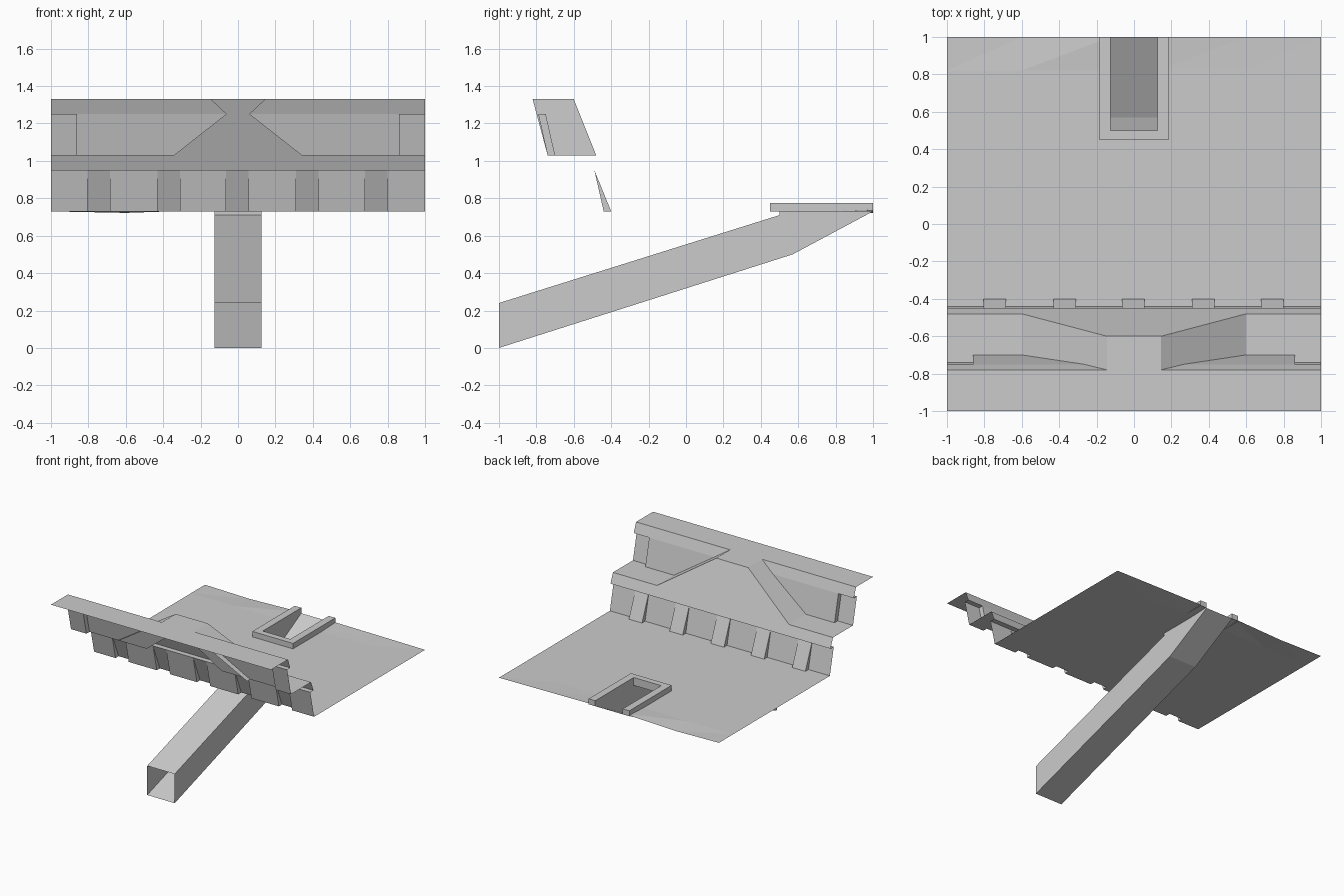
import bpy
import bmesh
from mathutils import Vector

if "Cube" in bpy.data.objects:
    bpy.data.objects.remove(bpy.data.objects["Cube"])

FLOOR, LEDGE, TOP = 0.73, 1.03, 1.33
PILLARS = [-0.745, -0.37, -0.005, 0.37, 0.74]
HALF = 0.06
UP, BACK = (0, 0, 1), (0, 1, 0)


def build(name, faces):
    """Make one sheet object from (points, facing direction) pairs."""
    bm = bmesh.new()
    for pts, facing in faces:
        f = bm.faces.new([bm.verts.new(p) for p in pts])
        f.normal_update()
        if f.normal.dot(Vector(facing)) < 0:
            f.normal_flip()
    bmesh.ops.remove_doubles(bm, verts=bm.verts[:], dist=0.0005)
    me = bpy.data.meshes.new(name)
    bm.to_mesh(me)
    bm.free()
    ob = bpy.data.objects.new(name, me)
    bpy.context.collection.objects.link(ob)
    return ob


def strip(x0, x1, a, b):
    """Quad between two (y, z) points, running from x0 to x1."""
    return [(x0, *a), (x1, *a), (x1, *b), (x0, *b)]


def lip(x, z):
    """Point on the sloped plane shared by the lower lip and stair front."""
    return (x, -0.48 + 0.4 * (LEDGE - z), z)


# Lower floor: flat body, gaps between pillar feet, slightly uneven back edge
floor = [(strip(-1, 1, (-0.40, FLOOR), (0.5, FLOOR)), UP)]
edges = [-1] + [c + s * HALF for c in PILLARS for s in (-1, 1)] + [1]
for a, b in zip(edges[::2], edges[1::2]):
    floor.append((strip(a, b, (-0.44, FLOOR), (-0.40, FLOOR)), UP))
back = [(-1, 0.73), (-0.6, 0.722), (-0.125, 0.738), (0.125, 0.738), (0.6, 0.734), (1, 0.73)]
for (a, za), (b, zb) in zip(back, back[1:]):
    if a == -0.125:
        continue
    floor.append((strip(a, b, (0.5, FLOOR), (0.82, FLOOR)), UP))
    floor.append(([(a, 0.82, FLOOR), (b, 0.82, FLOOR), (b, 1, zb)], UP))
    floor.append(([(a, 0.82, FLOOR), (b, 1, zb), (a, 1, za)], UP))
build("lower_floor", floor)

# Lower wall between the pillars, and the underside of its lip
wall = [(strip(-1, 1, (-0.49, 0.95), (-0.448, 0.95)), (0, 0, -1))]
for a, b in zip(edges[::2], edges[1::2]):
    wall.append((strip(a, b, (-0.49, 0.95), (-0.44, FLOOR)), BACK))
build("lower_wall", wall)

# Wedge-shaped pillars
pillars = []
for c in PILLARS:
    a, b = c - HALF, c + HALF
    pillars.append((strip(a, b, (-0.49, 0.95), (-0.40, FLOOR)), BACK))
    for x, d in ((a, -1), (b, 1)):
        pillars.append(([(x, -0.49, 0.95), (x, -0.40, FLOOR), (x, -0.44, FLOOR)], (d, 0, 0)))
build("wall_pillars", pillars)

# Lower lip running up into the front of the central stair block
outline = [(-1, 0.95), (1, 0.95), (1, LEDGE), (0.6, LEDGE), (0.145, TOP),
           (-0.145, TOP), (-0.6, LEDGE), (-1, LEDGE)]
build("stair_front", [([lip(x, z) for x, z in outline], BACK)])

# Top deck with the central landing
build("top_deck", [([(x, y, TOP) for x, y in [
    (-1, -1), (1, -1), (1, -0.78), (0.145, -0.78), (0.145, -0.6),
    (-0.145, -0.6), (-0.145, -0.78), (-1, -0.78)]], UP)])

# Mirrored halves: ledge, ramp, upper lip, wall and thick wall panel
ledge, ramp, upper = [], [], []
for s in (-1, 1):
    ledge.append(([(s * x, y, LEDGE) for x, y in [
        (1, -0.74), (1, -0.48), (0.6, -0.48), (0.6, -0.70), (0.86, -0.70), (0.86, -0.74)]], UP))
    ramp.append(([(s * 0.145, -0.82, TOP), (s * 0.145, -0.6, TOP),
                  (s * 0.6, -0.48, LEDGE), (s * 0.6, -0.74, LEDGE)], UP))
    upper += [
        ([(s, -0.78, TOP), (s * 0.145, -0.78, TOP), (s * 0.06, -0.75, 1.25), (s, -0.75, 1.25)], BACK),
        (strip(s * 0.86, s, (-0.79, 1.25), (-0.75, 1.25)), (0, 0, -1)),
        (strip(s * 0.86, s, (-0.79, 1.25), (-0.74, LEDGE)), BACK),
        ([(s * 0.86, -0.79, 1.25), (s * 0.86, -0.75, 1.25),
          (s * 0.86, -0.70, LEDGE), (s * 0.86, -0.74, LEDGE)], (s, 0, 0)),
        ([(s * 0.86, -0.75, 1.25), (s * 0.06, -0.75, 1.25),
          (s * 0.34, -0.70, LEDGE), (s * 0.86, -0.70, LEDGE)], BACK)]
build("middle_ledge", ledge)
build("side_ramps", ramp)
build("upper_wall", upper)

# Sloping tunnel, open at the front and rising into the floor opening
W = 0.125
low = [(-1, 0), (0.57, 0.5), (1, FLOOR)]
high = [(-1, 0.24), (0.5, 0.71), (0.5, FLOOR)]
tunnel = [(strip(-W, W, a, b), (0, 0.1, -1)) for a, b in zip(low, low[1:])]
tunnel += [(strip(-W, W, high[0], high[1]), UP), (strip(-W, W, high[1], high[2]), BACK)]
for s in (-1, 1):
    tunnel.append(([(s * W, y, z) for y, z in low + high[::-1]], (s, 0, 0)))
build("tunnel", tunnel)

# U-shaped curb around the opening
plan = [(-0.185, 1), (-0.185, 0.45), (0.185, 0.45), (0.185, 1),
        (W, 1), (W, 0.5), (-W, 0.5), (-W, 1)]
H = 0.775
curb = [([(x, y, H) for x, y in plan], UP)]
for (ax, ay), (bx, by) in zip(plan, plan[1:] + plan[:1]):
    curb.append(([(ax, ay, FLOOR), (bx, by, FLOOR), (bx, by, H), (ax, ay, H)],
                 (by - ay, ax - bx, 0)))
build("opening_curb", curb)
